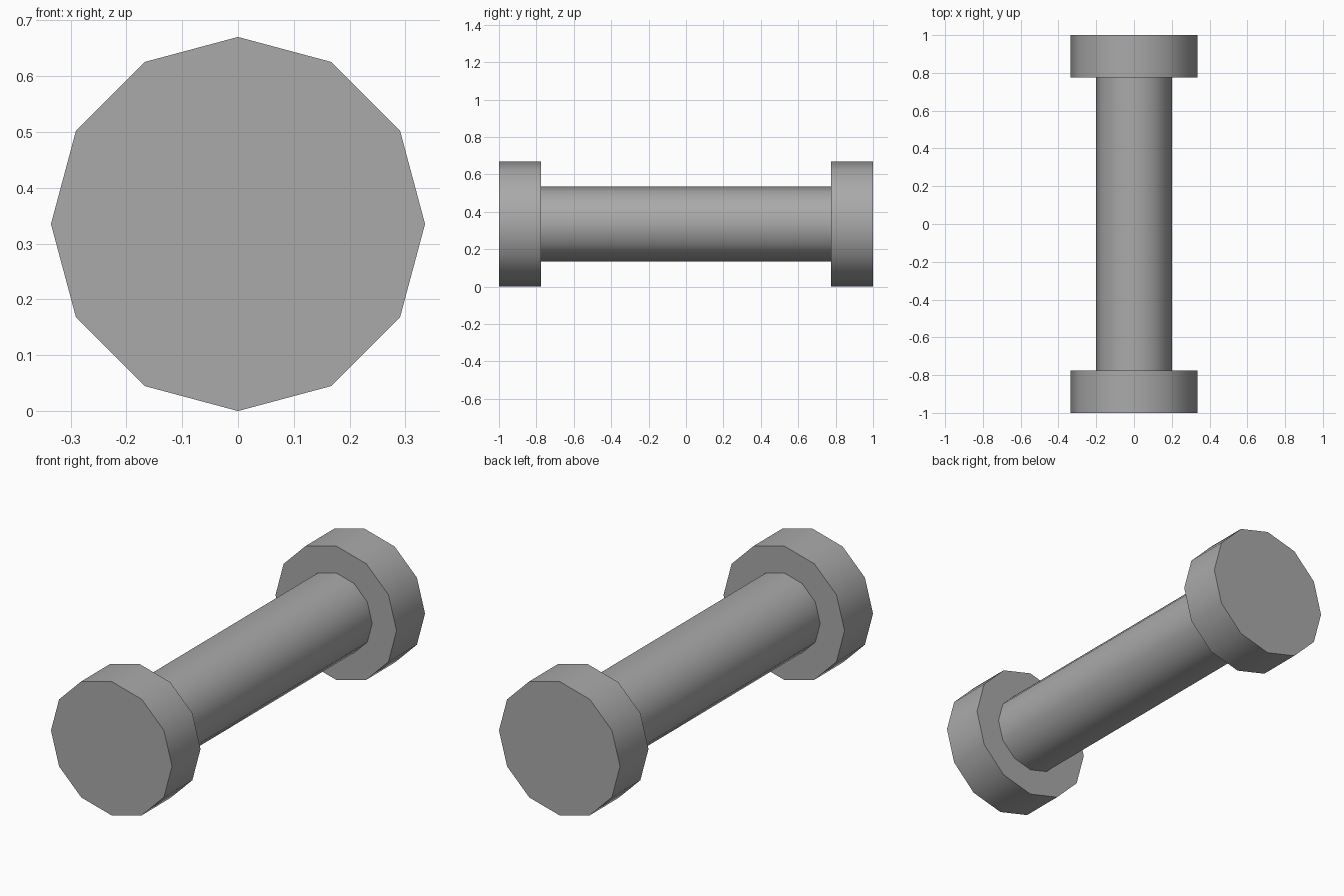
import bpy
import math

cube = bpy.data.objects.get("Cube")
if cube:
    bpy.data.objects.remove(cube, do_unlink=True)

RADIUS = 0.335
SIDES = 12

grey = bpy.data.materials.new("plain grey")
grey.use_nodes = True
colour = (0.4, 0.4, 0.4, 1)
grey.diffuse_color = colour
grey.node_tree.nodes["Principled BSDF"].inputs["Base Color"].default_value = colour


def rod(name, radius, y_start, y_end, cap="NGON"):
    """Smooth-sided cylinder lying along y."""
    bpy.ops.mesh.primitive_cylinder_add(
        vertices=SIDES, radius=radius, depth=y_end - y_start, end_fill_type=cap,
        location=(0, (y_start + y_end) / 2, RADIUS), rotation=(math.pi / 2, 0, 0))
    obj = bpy.context.object
    obj.name = name
    obj.data.materials.append(grey)
    bpy.ops.object.transform_apply(location=False, rotation=True, scale=True)
    bpy.ops.object.shade_smooth_by_angle(angle=math.radians(40))
    return obj


# Handle bar, open at the ends where the weights cover it
rod("handle_bar", 0.2, -0.775, 0.775, cap="NOTHING")

# End weights
rod("front_weight", RADIUS, -1, -0.775)
rod("back_weight", RADIUS, 0.775, 1)
